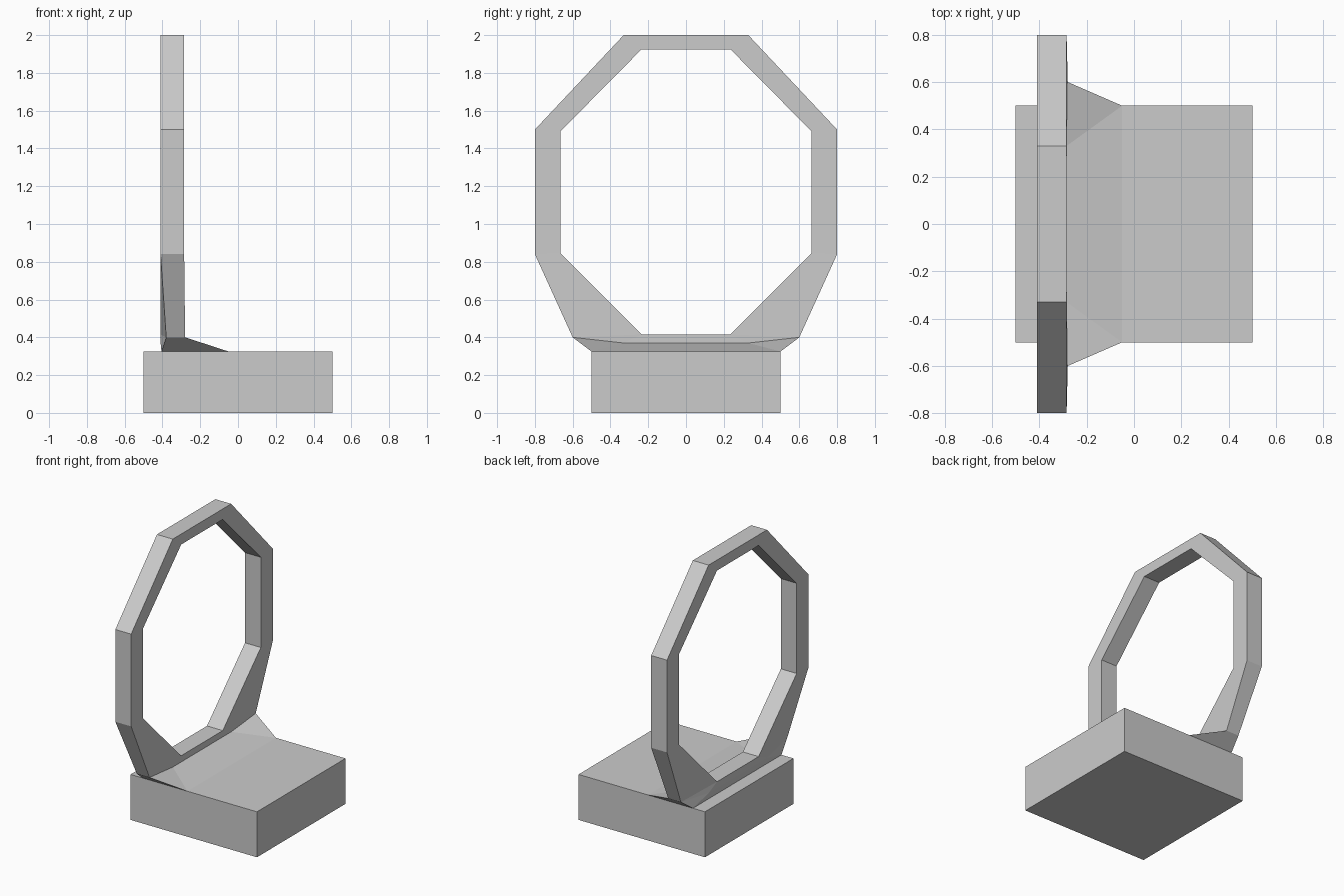
import bpy
import bmesh

cube = bpy.data.objects.get("Cube")
if cube:
    bpy.data.objects.remove(cube, do_unlink=True)

grey = bpy.data.materials.new("plain grey")
grey.use_nodes = True
colour = (0.6, 0.6, 0.6, 1)
grey.diffuse_color = colour
grey.node_tree.nodes["Principled BSDF"].inputs["Base Color"].default_value = colour


def finish(name, bm):
    bmesh.ops.recalc_face_normals(bm, faces=bm.faces)
    mesh = bpy.data.meshes.new(name)
    bm.to_mesh(mesh)
    bm.free()
    mesh.materials.append(grey)
    obj = bpy.data.objects.new(name, mesh)
    bpy.context.collection.objects.link(obj)


# Base block
BASE_TOP = 0.325
bm = bmesh.new()
bmesh.ops.create_cube(bm, size=1)
for v in bm.verts:
    v.co.z = BASE_TOP if v.co.z > 0 else 0
finish("base", bm)

# Octagonal ring with a foot that flares down to the base
LEFT, RIGHT = -0.41, -0.285
outer = [(0.33, 2), (0.8, 1.5), (0.8, 0.84), (0.6, 0.4), (0.33, 0.37)]
inner = [(0.235, 1.925), (0.665, 1.49), (0.665, 0.845), (0.235, 0.415)]
inner_index = [0, 1, 2, 3, 3]

bm = bmesh.new()


def face(*verts):
    unique = list(dict.fromkeys(verts))
    bm.faces.new(unique)


def half(side, x, corner_x, foot_x):
    """Vertices of one half of one flat side of the ring, and its foot."""
    rim = [bm.verts.new((corner_x if i == 3 else x, side * y, z))
           for i, (y, z) in enumerate(outer)]
    hole = [bm.verts.new((x, side * y, z)) for y, z in inner]
    foot = bm.verts.new((foot_x, side * 0.5, BASE_TOP))
    return rim, hole, foot


sides = []
for x, corner_x, foot_x in ((LEFT, -0.38, -0.405), (RIGHT, -0.28, -0.05)):
    halves = [half(s, x, corner_x, foot_x) for s in (1, -1)]
    sides.append(halves)
    for rim, hole, foot in halves:
        for i in range(4):
            a, b = inner_index[i], inner_index[i + 1]
            face(rim[i], rim[i + 1], hole[b], hole[a])
        face(rim[3], rim[4], foot)
    (rim_a, hole_a, foot_a), (rim_b, hole_b, foot_b) = halves
    face(rim_a[0], rim_b[0], hole_b[0], hole_a[0])
    face(rim_a[4], rim_b[4], hole_b[3], hole_a[3])
    face(rim_a[4], rim_b[4], foot_b, foot_a)

# Rim and hole walls, and the undersides of the foot
for (rim_l, hole_l, foot_l), (rim_r, hole_r, foot_r) in zip(*sides):
    for i in range(3):
        face(rim_l[i], rim_l[i + 1], rim_r[i + 1], rim_r[i])
        face(hole_l[i], hole_l[i + 1], hole_r[i + 1], hole_r[i])
    face(rim_l[3], foot_l, foot_r, rim_r[3])
(la, lb), (ra, rb) = sides
face(la[0][0], lb[0][0], rb[0][0], ra[0][0])
for i in (0, 3):
    face(la[1][i], lb[1][i], rb[1][i], ra[1][i])
face(la[2], lb[2], rb[2], ra[2])
finish("ring_and_foot", bm)
